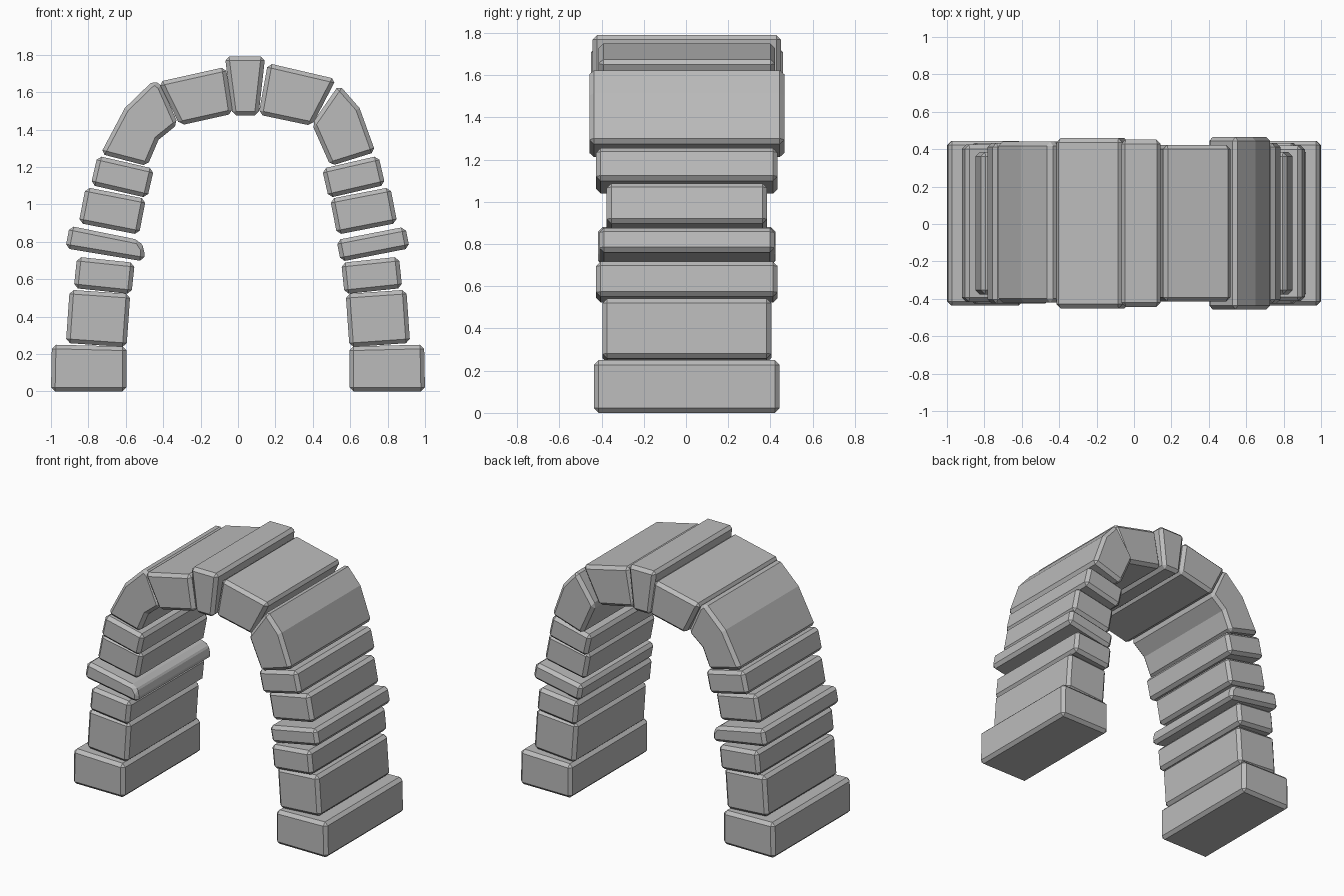
import bpy
import bmesh
from math import radians
from mathutils import Matrix, Vector

cube = bpy.data.objects.get("Cube")
if cube:
    bpy.data.objects.remove(cube, do_unlink=True)

# One plain stone grey
GREY = (0.5, 0.5, 0.5, 1.0)
stone_grey = bpy.data.materials.new("stone_grey")
stone_grey.use_nodes = True
stone_grey.diffuse_color = GREY
stone_grey.node_tree.nodes["Principled BSDF"].inputs["Base Color"].default_value = GREY


def stone(name, profile, half_depth, shift=0.004):
    """Extrude a front profile (x, z) along y and chamfer its sharp edges."""
    bm = bmesh.new()
    front = bm.faces.new([bm.verts.new((x, shift - half_depth, z)) for x, z in profile])
    extruded = bmesh.ops.extrude_face_region(bm, geom=[front])
    back = [v for v in extruded["geom"] if isinstance(v, bmesh.types.BMVert)]
    bmesh.ops.translate(bm, verts=back, vec=(0, 2 * half_depth, 0))
    bmesh.ops.recalc_face_normals(bm, faces=bm.faces)
    mesh = bpy.data.meshes.new(name)
    bm.to_mesh(mesh)
    bm.free()
    mesh.materials.append(stone_grey)
    obj = bpy.data.objects.new(name, mesh)
    bpy.context.collection.objects.link(obj)
    bevel = obj.modifiers.new("chamfer", "BEVEL")
    bevel.width = 0.022
    bevel.segments = 1
    bevel.limit_method = "ANGLE"
    bevel.angle_limit = radians(30)
    return obj


def block(x, z, width, height, tilt):
    """Corners of a tilted rectangle in the front plane."""
    turn = Matrix.Rotation(radians(tilt), 2)
    corners = ((-1, -1), (1, -1), (1, 1), (-1, 1))
    return [Vector((x, z)) + turn @ Vector((a * width / 2, b * height / 2))
            for a, b in corners]


# Stacked pier blocks on both sides: x, z, width, height, tilt, half depth
PIER = {
    "lower_block": (0.748, 0.39, 0.325, 0.285, 4, 0.40),
    "thin_block": (0.715, 0.62, 0.31, 0.168, 6, 0.43),
    "middle_block": (0.672, 0.965, 0.328, 0.195, 11, 0.38),
    "upper_block": (0.618, 1.147, 0.31, 0.16, 13, 0.43),
}
for side, sign in (("left", 1), ("right", -1)):
    base = [(sign * x, z) for x, z in ((0.595, 0), (1, 0), (0.995, 0.25), (0.595, 0.24))]
    stone(side + "_base", base, 0.44)
    for name, (x, z, w, h, tilt, depth) in PIER.items():
        stone(f"{side}_{name}", block(sign * x, z, w, h, sign * tilt), depth)

# Protruding ledge stones, one with a pointed inner nose
stone("left_ledge", block(0.722, 0.787, 0.375, 0.118, 11), 0.415)
stone("right_ledge", [(-0.9, 0.885), (-0.53, 0.81), (-0.498, 0.76),
                      (-0.503, 0.695), (-0.923, 0.765)], 0.42)

# Bent shoulder stones
stone("left_shoulder", [(0.54, 1.64), (0.65, 1.515), (0.735, 1.28),
                        (0.495, 1.205), (0.395, 1.43)], 0.462)
stone("right_shoulder", [(-0.45, 1.665), (-0.41, 1.635), (-0.32, 1.43), (-0.425, 1.345),
                         (-0.485, 1.205), (-0.735, 1.27), (-0.605, 1.515)], 0.43, 0.01)

# Crown stones and keystone
stone("left_crown", [(0.16, 1.755), (0.525, 1.67), (0.395, 1.42), (0.11, 1.48)], 0.418)
stone("right_crown", [(-0.425, 1.655), (-0.065, 1.735), (-0.027, 1.485),
                      (-0.31, 1.422)], 0.455)
stone("keystone", [(-0.07, 1.79), (0.145, 1.79), (0.11, 1.475), (-0.03, 1.475)], 0.447)
